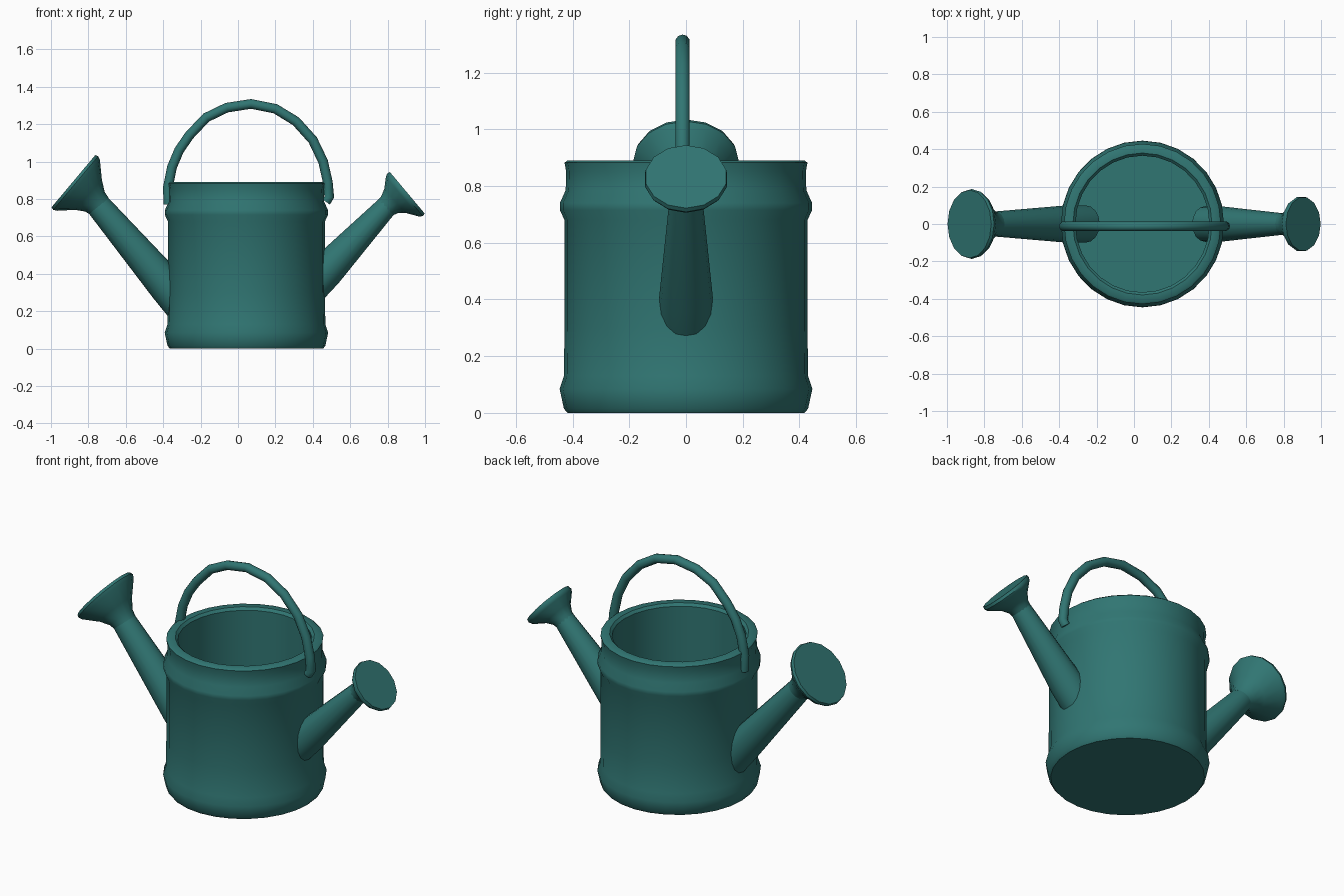
import bpy, bmesh, math
from mathutils import Vector

if "Cube" in bpy.data.objects:
    bpy.data.objects.remove(bpy.data.objects["Cube"])

teal = bpy.data.materials.new("teal enamel")
teal.diffuse_color = (0.030, 0.180, 0.170, 1)
teal.use_nodes = True
teal.node_tree.nodes["Principled BSDF"].inputs["Base Color"].default_value = teal.diffuse_color


def loft(name, rings, sides, y=0.0, stretch=1.0, sharp=40):
    """Skin round rings (x, z, radius, tilt in degrees from +x towards +z), capped at both ends."""
    bm = bmesh.new()
    loops = []
    for x, z, r, tilt in rings:
        a = math.radians(tilt)
        u = Vector((-math.sin(a), 0, math.cos(a)))
        loop = []
        for i in range(sides):
            t = 2 * math.pi * i / sides
            p = Vector((x, y, z)) + u * r * math.cos(t)
            p.y += r * stretch * math.sin(t)
            loop.append(bm.verts.new(p))
        loops.append(loop)
    for a, b in zip(loops, loops[1:]):
        for i in range(sides):
            j = (i + 1) % sides
            bm.faces.new((a[i], a[j], b[j], b[i]))
    bm.faces.new(loops[0])
    bm.faces.new(loops[-1])
    bmesh.ops.recalc_face_normals(bm, faces=bm.faces)
    mesh = bpy.data.meshes.new(name)
    bm.to_mesh(mesh)
    bm.free()
    mesh.materials.append(teal)
    obj = bpy.data.objects.new(name, mesh)
    bpy.context.collection.objects.link(obj)
    bpy.ops.object.select_all(action='DESELECT')
    obj.select_set(True)
    bpy.context.view_layer.objects.active = obj
    bpy.ops.object.shade_smooth_by_angle(angle=math.radians(sharp))
    return obj


# Can body: outer wall with two raised bands, rim, inner wall and floor
profile = [(0.41, 0.0), (0.422, 0.015), (0.437, 0.085), (0.422, 0.13), (0.42, 0.3),
           (0.42, 0.68), (0.436, 0.715), (0.436, 0.74), (0.416, 0.785), (0.414, 0.85),
           (0.42, 0.882), (0.41, 0.89), (0.372, 0.89), (0.358, 0.875), (0.358, 0.05)]
loft("can_body", [(0.045, z, r, 90) for r, z in profile], 28, stretch=1.02)

# Large spout with its rose
loft("large_spout", [(-0.26, 0.19, 0.10, 130), (-0.38, 0.335, 0.098, 130),
                     (-0.755, 0.775, 0.066, 132)], 16)
loft("large_rose", [(-0.74, 0.76, 0.066, 133), (-0.765, 0.785, 0.074, 135),
                    (-0.80, 0.822, 0.108, 138), (-0.853, 0.873, 0.178, 140),
                    (-0.868, 0.885, 0.187, 140), (-0.88, 0.895, 0.182, 140)], 16)

# Small spout with its rose
loft("small_spout", [(0.38, 0.32, 0.095, 47), (0.47, 0.415, 0.094, 47),
                     (0.80, 0.765, 0.057, 45)], 16)
loft("small_rose", [(0.785, 0.75, 0.056, 45), (0.81, 0.77, 0.063, 43),
                    (0.838, 0.79, 0.085, 41), (0.88, 0.812, 0.139, 40),
                    (0.893, 0.822, 0.148, 40), (0.905, 0.833, 0.145, 40)], 14)

# Arched carrying handle
path = [(-0.372, 0.77), (-0.375, 0.86), (-0.353, 0.97), (-0.315, 1.06), (-0.26, 1.14),
        (-0.17, 1.235), (-0.06, 1.288), (0.07, 1.308), (0.20, 1.282), (0.31, 1.215),
        (0.40, 1.115), (0.455, 1.0), (0.48, 0.89), (0.488, 0.81), (0.47, 0.785)]
rings = []
for i, (x, z) in enumerate(path):
    a, b = path[max(i - 1, 0)], path[min(i + 1, len(path) - 1)]
    rings.append((x, z, 0.026, math.degrees(math.atan2(b[1] - a[1], b[0] - a[0]))))
loft("carry_handle", rings, 10, y=-0.012)
